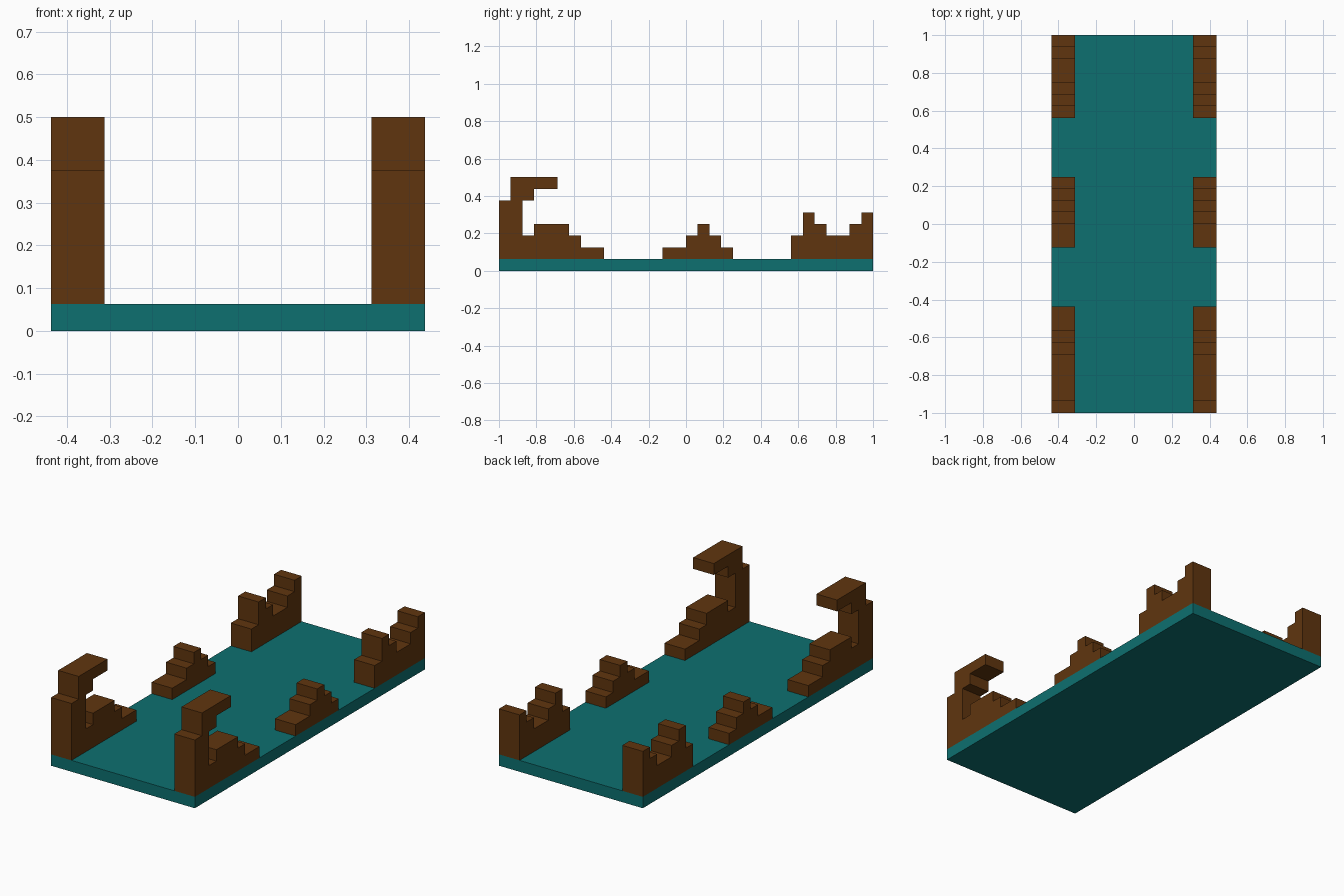
import bpy, bmesh

if "Cube" in bpy.data.objects:
    bpy.data.objects.remove(bpy.data.objects["Cube"])

U = 1 / 16  # block grid unit


def material(name, rgb):
    m = bpy.data.materials.new(name)
    m.diffuse_color = (*rgb, 1)
    m.use_nodes = True
    m.node_tree.nodes["Principled BSDF"].inputs["Base Color"].default_value = m.diffuse_color
    return m


teal = material("teal", (0.004, 0.162, 0.162))
brown = material("brown", (0.117, 0.036, 0.0045))


def extrude_profile(name, profile, x0, x1, mat):
    """Extrude a (y, z) outline in grid units from x0 to x1."""
    bm = bmesh.new()
    face = bm.faces.new([bm.verts.new((x0 * U, y * U, z * U)) for y, z in profile])
    ext = bmesh.ops.extrude_face_region(bm, geom=[face])
    verts = [g for g in ext["geom"] if isinstance(g, bmesh.types.BMVert)]
    bmesh.ops.translate(bm, verts=verts, vec=((x1 - x0) * U, 0, 0))
    bmesh.ops.recalc_face_normals(bm, faces=bm.faces)
    mesh = bpy.data.meshes.new(name)
    bm.to_mesh(mesh)
    bm.free()
    mesh.materials.append(mat)
    ob = bpy.data.objects.new(name, mesh)
    bpy.context.collection.objects.link(ob)
    return ob


# Flat base board
extrude_profile("base_board", [(-16, 0), (16, 0), (16, 1), (-16, 1)], -7, 7, teal)

# Stepped side ornaments, outlined as seen from the right
ornaments = {
    "front_hook": [(-16, 1), (-16, 6), (-15, 6), (-15, 8), (-11, 8), (-11, 7),
                   (-13, 7), (-13, 6), (-14, 6), (-14, 3), (-13, 3), (-13, 4),
                   (-10, 4), (-10, 3), (-9, 3), (-9, 2), (-7, 2), (-7, 1)],
    "middle_steps": [(-2, 1), (-2, 2), (0, 2), (0, 3), (1, 3), (1, 4), (2, 4),
                     (2, 3), (3, 3), (3, 2), (4, 2), (4, 1)],
    "back_steps": [(9, 1), (9, 3), (10, 3), (10, 5), (11, 5), (11, 4), (12, 4),
                   (12, 3), (14, 3), (14, 4), (15, 4), (15, 5), (16, 5), (16, 1)],
}
for name, outline in ornaments.items():
    extrude_profile("right_" + name, outline, 5, 7, brown)
    extrude_profile("left_" + name, outline, -7, -5, brown)
